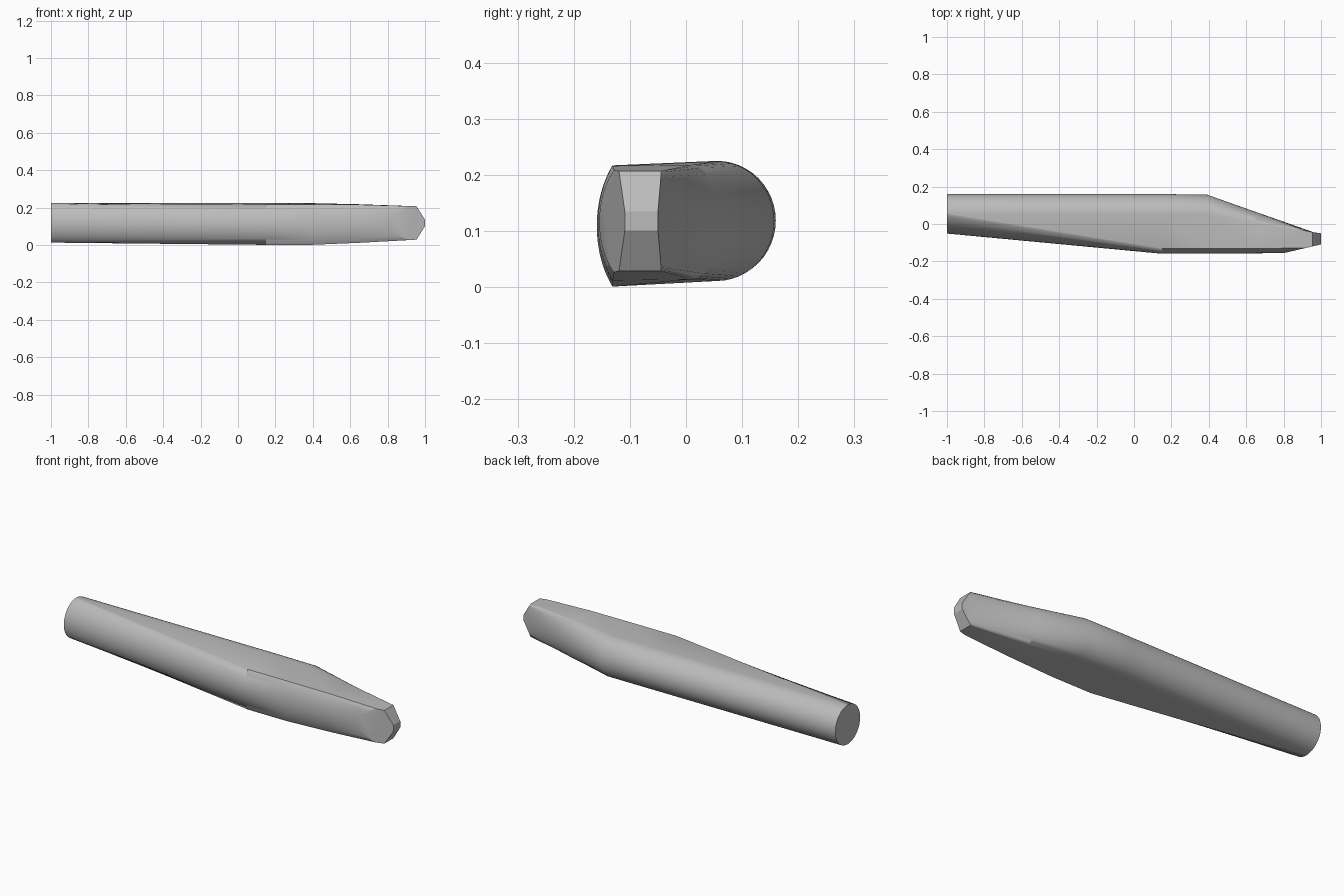
import bpy, bmesh, math
from mathutils import Vector

old = bpy.data.objects.get("Cube")
if old:
    bpy.data.objects.remove(old, do_unlink=True)

grey = bpy.data.materials.new("plain grey")
grey.use_nodes = True
colour = (0.5, 0.5, 0.5, 1)
grey.diffuse_color = colour
grey.node_tree.nodes["Principled BSDF"].inputs["Base Color"].default_value = colour

STEPS = 24


def arc(x, low, high, y, bulge, half_angle):
    """Shallow or full arc from the upper corner to the lower one; bulge is signed."""
    a = math.radians(half_angle)
    points = []
    for i in range(STEPS + 1):
        t = a * (1 - 2 * i / STEPS)
        out = (math.cos(t) - math.cos(a)) / (1 - math.cos(a))
        z = (low + high) / 2 + (high - low) / 2 * math.sin(t) / math.sin(a)
        points.append(Vector((x, y + bulge * out, z)))
    return points


# Each section: x, then front and back arcs (low z, high z, corner y, bulge, half angle)
sections = [
    (-1.0, (.013, .224, .054, -.105, 90), (.013, .224, .055, .105, 90)),
    (.15, (.001, .217, -.131, -.028, 42), (.012, .225, .055, .105, 90)),
    (.39, (.001, .217, -.131, -.028, 42), (.011, .224, .055, .102, 90)),
    (.65, (.012, .216, -.131, -.026, 42), (.014, .218, .009, .056, 85)),
    (.96, (.029, .207, -.128, -.024, 42), (.029, .207, -.045, .001, 80)),
    (1.0, (.031, .205, -.128, -.024, 42), (.031, .205, -.051, .001, 80)),
]

# Lofted body with closed ends
bm = bmesh.new()
rings = []
for x, front, back in sections:
    loop = arc(x, *front) + arc(x, *back)[::-1]
    rings.append([bm.verts.new(p) for p in loop])
for a, b in zip(rings, rings[1:]):
    for i in range(len(a)):
        j = (i + 1) % len(a)
        bm.faces.new((a[i], a[j], b[j], b[i]))
bm.faces.new(rings[0])
bm.faces.new(rings[-1])
bmesh.ops.remove_doubles(bm, verts=bm.verts, dist=.0003)
bmesh.ops.recalc_face_normals(bm, faces=bm.faces)

# Planar bevels on the tip: upper, lower and front
cuts = [
    ((.955, 0, .207), (.072, 0, .045)),
    ((.955, 0, .029), (.072, 0, -.045)),
    ((.82, -.151, 0), (.042, -.18, 0)),
]
for point, normal in cuts:
    bmesh.ops.bisect_plane(bm, geom=bm.verts[:] + bm.edges[:] + bm.faces[:], dist=1e-5,
                           plane_co=point, plane_no=normal, clear_outer=True)
    rim = [e for e in bm.edges if e.is_boundary]
    bmesh.ops.holes_fill(bm, edges=rim, sides=0)
bmesh.ops.recalc_face_normals(bm, faces=bm.faces)

mesh = bpy.data.meshes.new("tapered_body")
bm.to_mesh(mesh)
bm.free()
mesh.materials.append(grey)
body = bpy.data.objects.new("tapered_body", mesh)
bpy.context.collection.objects.link(body)
bpy.context.view_layer.objects.active = body
body.select_set(True)
bpy.ops.object.shade_smooth_by_angle(angle=math.radians(25))
